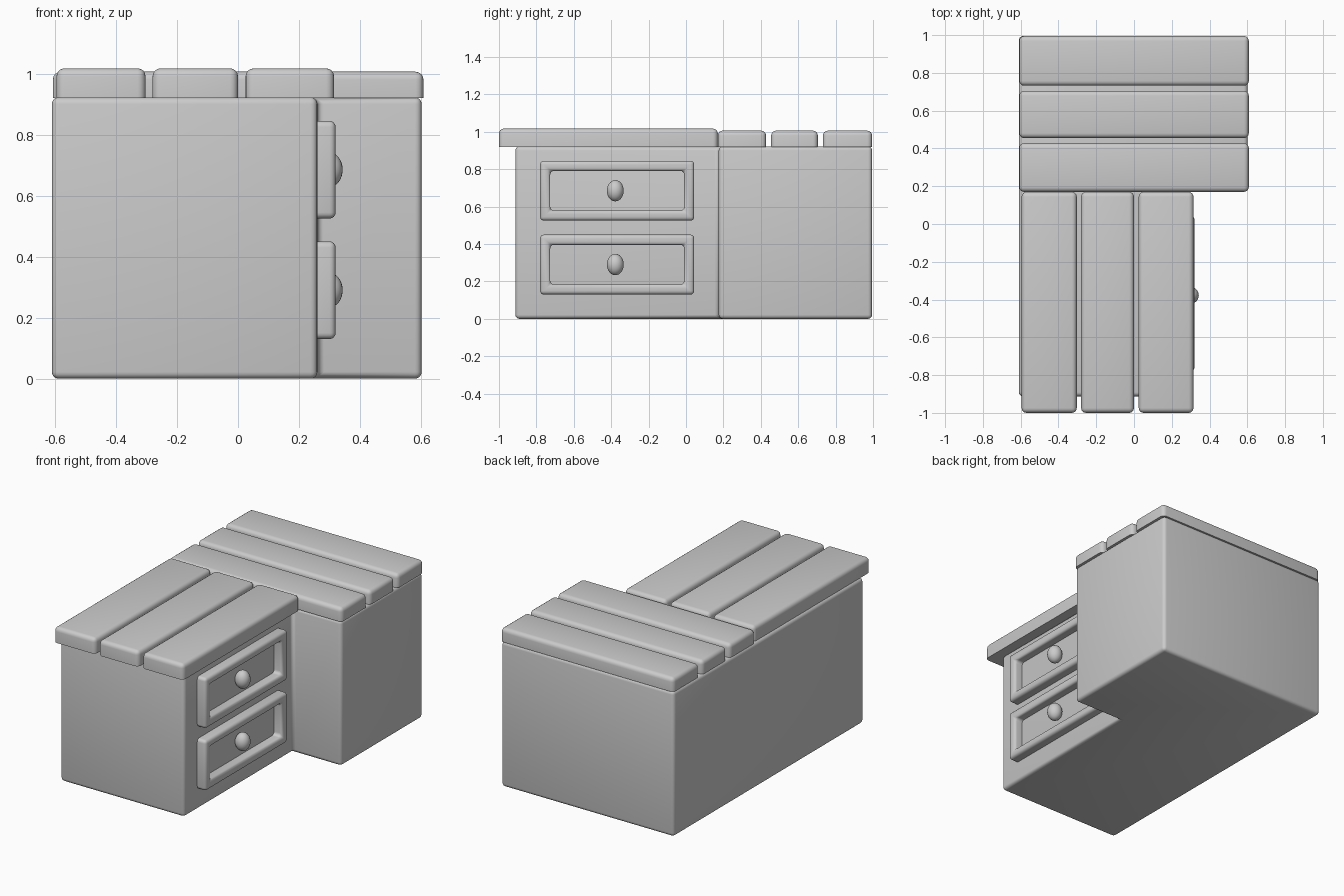
import bpy, bmesh, math
from mathutils import Vector

cube = bpy.data.objects.get("Cube")
if cube:
    bpy.data.objects.remove(cube)

grey = bpy.data.materials.new("plain_grey")
grey.use_nodes = True
grey.diffuse_color = (0.6, 0.6, 0.6, 1)
grey.node_tree.nodes["Principled BSDF"].inputs["Base Color"].default_value = (0.6, 0.6, 0.6, 1)


def finish(bm, name):
    bmesh.ops.recalc_face_normals(bm, faces=bm.faces)
    mesh = bpy.data.meshes.new(name)
    bm.to_mesh(mesh)
    bm.free()
    mesh.materials.append(grey)
    obj = bpy.data.objects.new(name, mesh)
    bpy.context.collection.objects.link(obj)
    bpy.ops.object.select_all(action='DESELECT')
    obj.select_set(True)
    bpy.context.view_layer.objects.active = obj
    bpy.ops.object.shade_smooth_by_angle(angle=math.radians(40))
    return obj


def bevel(bm, edges, radius):
    bmesh.ops.bevel(bm, geom=list(edges), offset=radius, segments=4,
                    profile=0.5, affect='EDGES', clamp_overlap=True)


def box(bm, low, high):
    verts = bmesh.ops.create_cube(bm, size=1)["verts"]
    low, high = Vector(low), Vector(high)
    for v in verts:
        v.co = (low + high) / 2 + v.co * (high - low)


# L-shaped cabinet body
bm = bmesh.new()
outline = [(-0.61, -0.912), (0.26, -0.912), (0.26, 0.175),
           (0.602, 0.175), (0.602, 0.995), (-0.61, 0.995)]
base = bm.faces.new([bm.verts.new((x, y, 0)) for x, y in outline])
top = bmesh.ops.extrude_face_region(bm, geom=[base])["geom"]
for v in top:
    if isinstance(v, bmesh.types.BMVert):
        v.co.z = 0.922
bevel(bm, bm.edges, 0.022)
finish(bm, "cabinet_body")


# Worktop planks, rounded everywhere except the underside
def plank(name, low, high):
    bm = bmesh.new()
    box(bm, low, high)
    bevel(bm, [e for e in bm.edges
               if max(v.co.z for v in e.verts) > low[2] + 0.01], 0.026)
    finish(bm, name)


for i, (x0, x1) in enumerate([(-0.595, -0.303), (-0.28, 0.0), (0.025, 0.315)]):
    plank(f"front_plank_{i + 1}", (x0, -1.0, 0.92), (x1, 0.17, 1.017))
for i, (y0, y1) in enumerate([(0.17, 0.428), (0.455, 0.705), (0.732, 0.995)]):
    plank(f"back_plank_{i + 1}", (-0.607, y0, 0.92), (0.608, y1, 1.006))


# Drawers: a rounded open frame with a knob in the middle
def drawer(name, z):
    bm = bmesh.new()
    half_y, half_z, rim = 0.412, 0.16, 0.054
    rings = []
    for x, inset in [(0.255, 0), (0.32, 0), (0.32, rim), (0.255, rim)]:
        hy, hz = half_y - inset, half_z - inset
        rings.append([bm.verts.new((x, -0.368 + sy * hy, z + sz * hz))
                      for sy, sz in [(-1, -1), (1, -1), (1, 1), (-1, 1)]])
    for a, b in zip(rings, rings[1:] + rings[:1]):
        for k in range(4):
            n = (k + 1) % 4
            bm.faces.new((a[k], a[n], b[n], b[k]))
    bevel(bm, [e for e in bm.edges
               if max(v.co.x for v in e.verts) > 0.3
               and not (abs(e.verts[0].co.y - e.verts[1].co.y) > 0.01
                        and abs(e.verts[0].co.z - e.verts[1].co.z) > 0.01)], 0.02)
    finish(bm, name + "_frame")

    bm = bmesh.new()
    bmesh.ops.create_uvsphere(bm, u_segments=24, v_segments=16, radius=1)
    for v in bm.verts:
        v.co = Vector((0.298, -0.378, z)) + v.co * Vector((0.045, 0.045, 0.057))
    finish(bm, name + "_knob")


drawer("upper_drawer", 0.685)
drawer("lower_drawer", 0.29)
